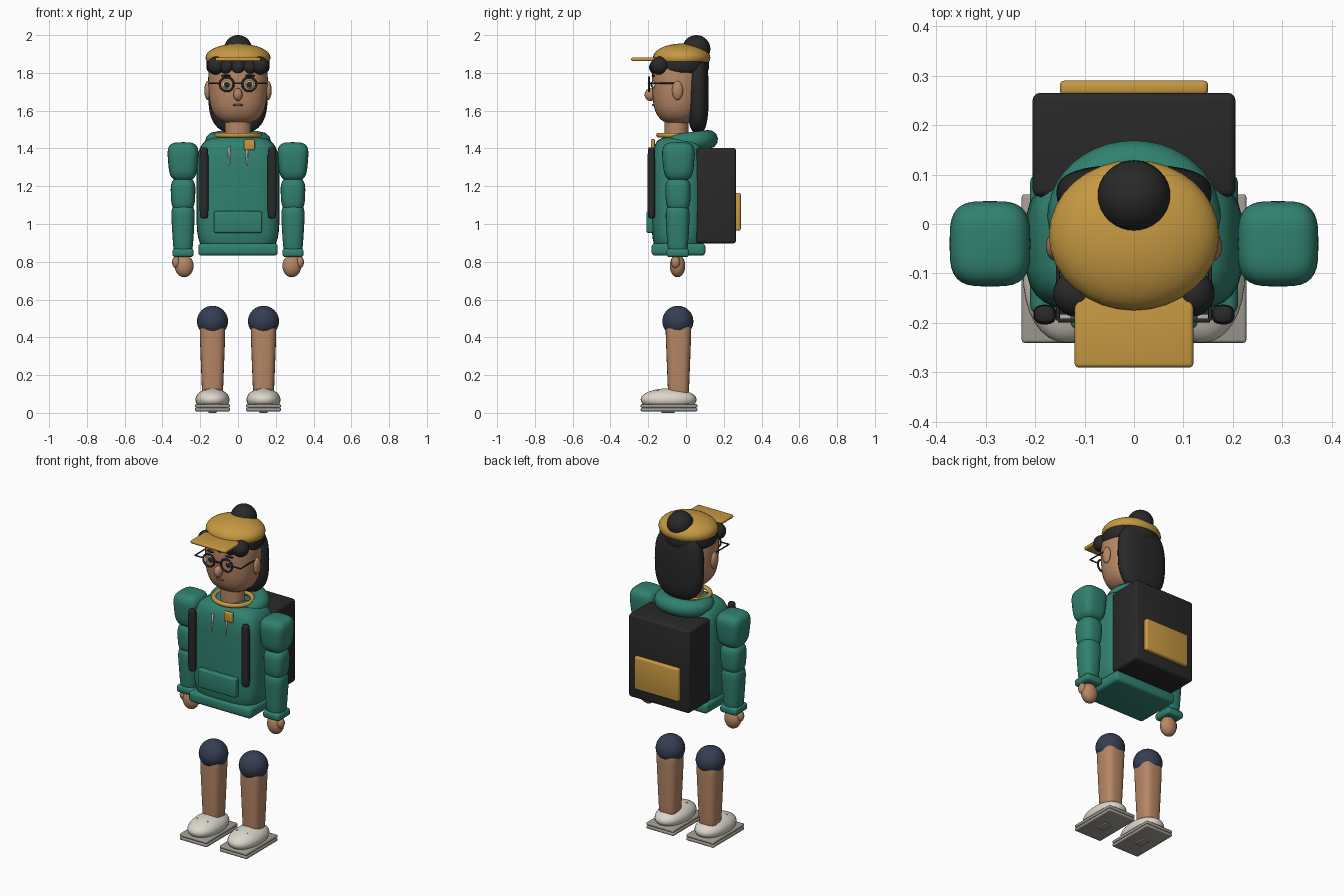
import bpy, bmesh, math
from mathutils import Vector, Matrix

cube = bpy.data.objects.get("Cube")
if cube:
    bpy.data.objects.remove(cube, do_unlink=True)


def material(name, *rgb):
    mat = bpy.data.materials.new(name)
    mat.use_nodes = True
    mat.diffuse_color = (*rgb, 1)
    shader = next(node for node in mat.node_tree.nodes if node.type == "BSDF_PRINCIPLED")
    shader.inputs["Base Color"].default_value = (*rgb, 1)
    return mat


teal = material("teal fabric", .03, .22, .16)
gold = material("golden yellow", .57, .32, .055)
black = material("soft black", .022, .022, .022)
skin = material("skin", .47, .24, .13)
white = material("off white", .72, .68, .6)
grey = material("sole grey", .36, .34, .3)
navy = material("navy", .036, .048, .085)
brown = material("lip brown", .2, .08, .05)


def finish(bm, name, mat, location):
    """Turn a bmesh into a named, coloured, smoothly shaded object."""
    bmesh.ops.translate(bm, vec=location, verts=bm.verts)
    bmesh.ops.recalc_face_normals(bm, faces=bm.faces)
    mesh = bpy.data.meshes.new(name)
    bm.to_mesh(mesh)
    bm.free()
    mesh.materials.append(mat)
    part = bpy.data.objects.new(name, mesh)
    bpy.context.collection.objects.link(part)
    bpy.ops.object.select_all(action="DESELECT")
    part.select_set(True)
    bpy.context.view_layer.objects.active = part
    bpy.ops.object.shade_smooth_by_angle(angle=math.radians(50))


def swell(value, power):
    return math.copysign(abs(value) ** (2 / power), value)


def blob(name, mat, center, radii, plan=2, upright=2, taper=1):
    """Rounded solid: plan and upright set its squareness, taper its lower width."""
    bm = bmesh.new()
    bmesh.ops.create_uvsphere(bm, u_segments=32, v_segments=20, radius=1)
    for vert in bm.verts:
        x, y, z = vert.co
        angle = math.atan2(y, x)
        height = swell(z, upright)
        reach = swell(math.hypot(x, y), upright)
        reach *= taper + (1 - taper) * (height + 1) / 2
        vert.co = (radii[0] * reach * swell(math.cos(angle), plan),
                   radii[1] * reach * swell(math.sin(angle), plan),
                   radii[2] * height)
    finish(bm, name, mat, center)


def ball(name, mat, center, radius):
    blob(name, mat, center, (radius, radius, radius))


def box(name, mat, center, size, bevel=.01):
    bm = bmesh.new()
    bmesh.ops.create_cube(bm, size=1)
    bmesh.ops.scale(bm, vec=size, verts=bm.verts)
    bmesh.ops.bevel(bm, geom=bm.edges[:], offset=bevel, segments=3,
                    profile=.5, affect="EDGES")
    finish(bm, name, mat, center)


def ring(name, mat, center, radii, thickness, tilt=0):
    """Torus lying flat, then tilted about the x axis by some degrees."""
    bm = bmesh.new()
    around, across = 40, 12
    loops = []
    for i in range(around):
        turn = math.tau * i / around
        loop = []
        for k in range(across):
            roll = math.tau * k / across
            out = thickness * math.cos(roll)
            loop.append(bm.verts.new(((radii[0] + out) * math.cos(turn),
                                      (radii[1] + out) * math.sin(turn),
                                      thickness * math.sin(roll))))
        loops.append(loop)
    for i, loop in enumerate(loops):
        previous = loops[i - 1]
        for k in range(across):
            bm.faces.new((previous[k - 1], loop[k - 1], loop[k], previous[k]))
    bmesh.ops.rotate(bm, verts=bm.verts,
                     matrix=Matrix.Rotation(math.radians(tilt), 3, "X"))
    finish(bm, name, mat, center)


def rod(name, mat, start, end, radius, end_radius=None):
    start, end = Vector(start), Vector(end)
    bm = bmesh.new()
    bmesh.ops.create_cone(bm, cap_ends=True, segments=12, radius1=radius,
                          radius2=end_radius or radius, depth=(end - start).length)
    turn = Vector((0, 0, 1)).rotation_difference(end - start).to_matrix()
    bmesh.ops.rotate(bm, verts=bm.verts, matrix=turn)
    finish(bm, name, mat, (start + end) / 2)


# Sweater
blob("sweater", teal, center=(0, -.04, 1.15), radii=(.22, .143, .31), plan=3.6, upright=5)
box("sweater_hem", teal, center=(0, -.04, .865), size=(.42, .285, .065), bevel=.018)
box("front_pocket", teal, center=(0, -.19, 1.01), size=(.256, .04, .115))
ring("hood", teal, center=(0, .015, 1.435), radii=(.125, .105), thickness=.05, tilt=7)
ring("neck_ring", gold, center=(0, -.045, 1.47), radii=(.112, .1), thickness=.013)
box("pendant", gold, center=(.06, -.175, 1.42), size=(.058, .02, .058), bevel=.006)

# Backpack
box("backpack", black, center=(0, .16, 1.15), size=(.41, .21, .505), bevel=.015)
box("backpack_pocket", gold, center=(0, .275, 1.065), size=(.3, .03, .2))

# Head
blob("neck", skin, center=(0, -.05, 1.5), radii=(.07, .064, .1), upright=8)
blob("head", skin, center=(0, -.045, 1.72), radii=(.165, .142, .19),
     plan=2.3, upright=3, taper=.9)
blob("nose", skin, center=(0, -.188, 1.685), radii=(.024, .031, .034))
blob("mouth", brown, center=(0, -.172, 1.63), radii=(.027, .007, .006))

# Hair and cap
blob("back_hair", black, center=(0, .063, 1.69), radii=(.157, .057, .21),
     plan=2.6, upright=2.8)
blob("hair_cap", black, center=(0, -.025, 1.845), radii=(.168, .148, .07), upright=3)
ball("hair_bun", black, center=(0, .055, 1.926), radius=.074)
ball("middle_fringe_lock", black, center=(0, -.155, 1.83), radius=.04)
blob("cap_crown", gold, center=(0, -.023, 1.88), radii=(.172, .152, .075))
box("cap_brim", gold, center=(0, -.21, 1.872), size=(.24, .16, .02), bevel=.008)
rod("glasses_bridge", black, start=(-.022, -.198, 1.745), end=(.022, -.198, 1.745),
    radius=.005)

for side, name in ((1, "left_"), (-1, "right_")):
    # Face
    eye, temple = side * .06, side * .154
    blob(name + "ear", skin, center=(side * .16, -.045, 1.707), radii=(.018, .029, .05))
    blob(name + "eye", white, center=(eye, -.168, 1.738), radii=(.023, .015, .021))
    blob(name + "pupil", black, center=(eye, -.18, 1.738), radii=(.014, .008, .015))
    blob(name + "brow", black, center=(eye, -.172, 1.785), radii=(.03, .01, .006))

    # Fringe
    ball(name + "inner_fringe_lock", black, center=(eye, -.15, 1.83), radius=.04)
    ball(name + "outer_fringe_lock", black, center=(side * .115, -.14, 1.838), radius=.048)

    # Glasses
    ring(name + "lens_frame", black, center=(eye, -.196, 1.74), radii=(.037, .037),
         thickness=.0055, tilt=90)
    rod(name + "glasses_hinge", black, start=(side * .098, -.195, 1.745),
        end=(temple, -.195, 1.745), radius=.004)
    rod(name + "glasses_arm", black, start=(temple, -.195, 1.745),
        end=(temple, -.05, 1.745), radius=.004)

    # Drawstring and shoulder strap
    string = side * .047
    rod(name + "drawstring", white, start=(string, -.188, 1.31), end=(string, -.175, 1.41),
        radius=.003, end_radius=.007)
    blob(name + "strap", black, center=(side * .18, -.183, 1.218), radii=(.023, .02, .188),
         plan=2.5, upright=8)

    # Arm
    arm = side * .291
    blob(name + "shoulder", teal, center=(arm, -.04, 1.33), radii=(.088, .093, .103),
         plan=3.4, upright=3.6, taper=.8)
    blob(name + "upper_sleeve", teal, center=(arm, -.042, 1.155), radii=(.068, .07, .09),
         plan=2.8, upright=3.4, taper=.9)
    blob(name + "forearm", teal, center=(arm, -.044, .965), radii=(.066, .068, .135),
         plan=2.6, upright=5, taper=.75)
    box(name + "cuff", teal, center=(arm, -.044, .847), size=(.112, .12, .045), bevel=.015)
    blob(name + "hand", skin, center=(side * .285, -.045, .778), radii=(.05, .041, .06))
    blob(name + "thumb", skin, center=(side * .328, -.055, .798), radii=(.021, .024, .032))

    # Leg
    leg = side * .135
    ball(name + "knee", navy, center=(leg, -.043, .485), radius=.082)
    blob(name + "shin", skin, center=(leg, -.04, .28), radii=(.07, .07, .2),
         plan=3, upright=9, taper=.78)

    # Shoe
    blob(name + "shoe", white, center=(leg, -.092, .07), radii=(.09, .148, .06), plan=2.2)
    for eyelet in (leg - .035, leg + .035):
        ball(name + "eyelet", grey, center=(eyelet, -.15, .117), radius=.006)
    for layer in (.017, .037):
        box(name + "sole_layer", grey, center=(leg, -.09, layer), size=(.184, .3, .018),
            bevel=.006)
    box(name + "sole_core", grey, center=(leg, -.09, .027), size=(.17, .286, .02), bevel=.003)
    box(name + "sole_plate", grey, center=(leg, -.095, .006), size=(.044, .07, .012),
        bevel=.002)
